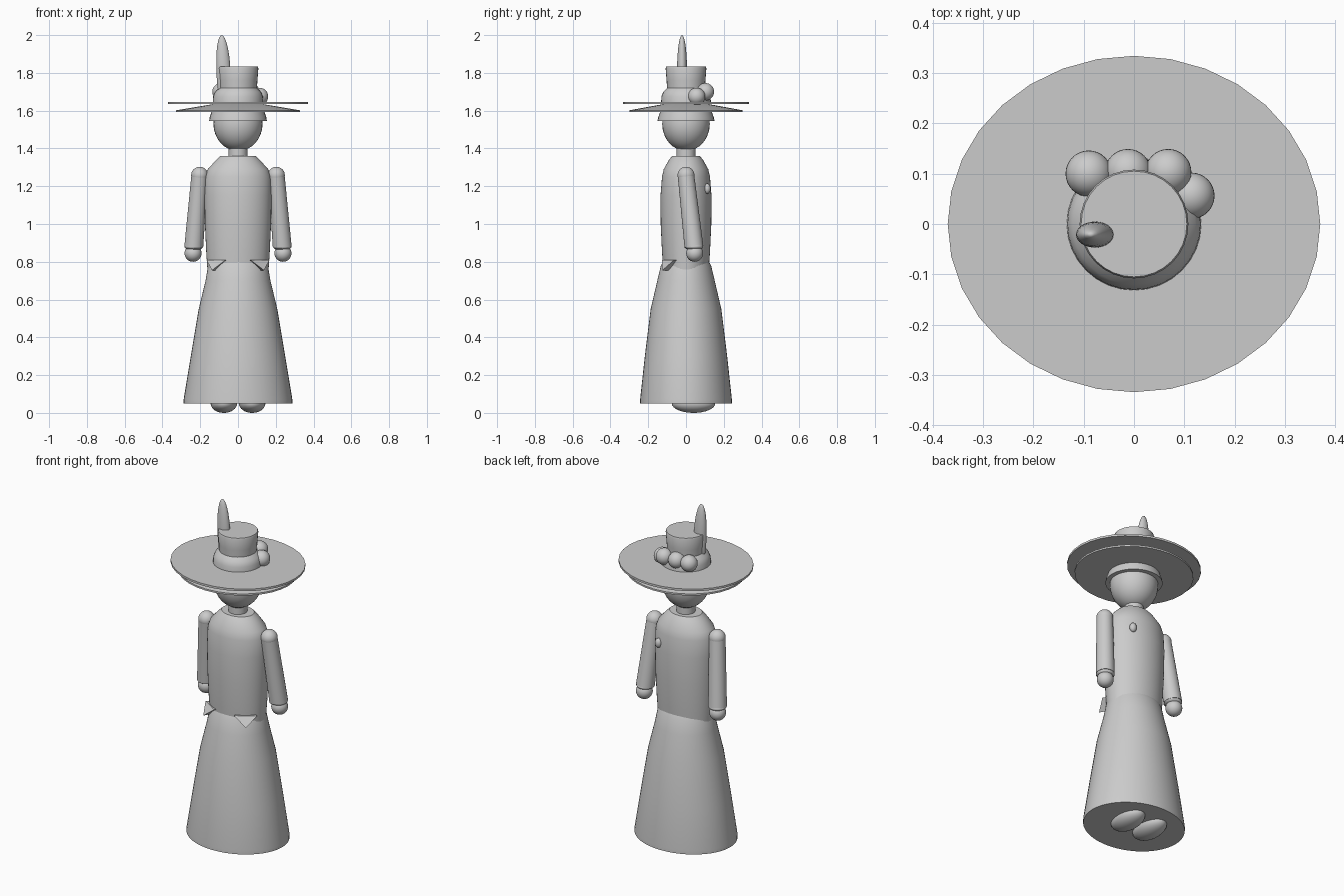
import bpy, bmesh, math
from mathutils import Vector

cube = bpy.data.objects.get("Cube")
if cube:
    bpy.data.objects.remove(cube)

GREY = (0.6, 0.6, 0.6, 1)
mat = bpy.data.materials.new("plain grey")
mat.use_nodes = True
mat.diffuse_color = GREY
mat.node_tree.nodes["Principled BSDF"].inputs["Base Color"].default_value = GREY


def finish(bm, name, smooth=True):
    bmesh.ops.recalc_face_normals(bm, faces=bm.faces)
    mesh = bpy.data.meshes.new(name)
    bm.to_mesh(mesh)
    bm.free()
    mesh.materials.append(mat)
    ob = bpy.data.objects.new(name, mesh)
    bpy.context.collection.objects.link(ob)
    if smooth:
        bpy.ops.object.select_all(action='DESELECT')
        ob.select_set(True)
        bpy.context.view_layer.objects.active = ob
        bpy.ops.object.shade_smooth_by_angle(angle=math.radians(40))
    return ob


def loft(name, rings, sides=32):
    """Capped stack of elliptical rings given as (z, x radius, y radius)."""
    bm = bmesh.new()
    loops = []
    for z, rx, ry in rings:
        angles = [math.tau * i / sides for i in range(sides)]
        loops.append([bm.verts.new((rx * math.cos(a), ry * math.sin(a), z)) for a in angles])
    for lo, hi in zip(loops, loops[1:]):
        for i in range(sides):
            j = (i + 1) % sides
            bm.faces.new((lo[i], lo[j], hi[j], hi[i]))
    bm.faces.new(loops[0][::-1])
    bm.faces.new(loops[-1])
    return finish(bm, name)


def ball(name, centre, radii):
    bm = bmesh.new()
    bmesh.ops.create_uvsphere(bm, u_segments=32, v_segments=16, radius=1)
    for v in bm.verts:
        v.co = Vector(c + r * p for c, r, p in zip(centre, radii, v.co))
    return finish(bm, name)


def limb(name, start, end, r1, r2):
    start, end = Vector(start), Vector(end)
    axis = end - start
    bm = bmesh.new()
    bmesh.ops.create_cone(bm, cap_ends=True, segments=32, radius1=r1, radius2=r2, depth=axis.length)
    rot = axis.to_track_quat('Z', 'Y')
    for v in bm.verts:
        v.co = rot @ v.co + (start + end) / 2
    return finish(bm, name)


# Dress
loft("skirt", [(0.05, 0.288, 0.243), (0.07, 0.288, 0.243), (0.3, 0.25, 0.218), (0.55, 0.208, 0.187),
               (0.7, 0.172, 0.152), (0.78, 0.158, 0.133), (0.82, 0.14, 0.11)], 48)
loft("torso", [(0.76, 0.162, 0.12), (0.85, 0.168, 0.127), (1.0, 0.175, 0.134), (1.15, 0.178, 0.135),
               (1.25, 0.175, 0.127), (1.29, 0.16, 0.118), (1.34, 0.115, 0.09), (1.36, 0.093, 0.073)], 48)
ball("brooch", (0.1, 0.112, 1.187), (0.02, 0.018, 0.027))

# Head and neck
loft("neck", [(1.33, 0.05, 0.05), (1.45, 0.05, 0.05)])
ball("head", (0, 0, 1.53), (0.13, 0.126, 0.143))

# Hat
loft("hat_band", [(1.545, 0.153, 0.151), (1.565, 0.15, 0.147), (1.6, 0.138, 0.135)])
loft("lower_brim", [(1.592, 0.327, 0.3), (1.602, 0.327, 0.3), (1.64, 0.1, 0.09)])
loft("upper_brim", [(1.635, 0.37, 0.334), (1.647, 0.37, 0.334)])
loft("hat_base", [(1.64, 0.134, 0.132), (1.675, 0.132, 0.13), (1.7, 0.122, 0.12), (1.72, 0.1, 0.1)])
loft("hat_crown", [(1.7, 0.099, 0.099), (1.76, 0.103, 0.103), (1.825, 0.108, 0.108), (1.833, 0.105, 0.105)])
for i, (x, y, z) in enumerate([(-0.09, 0.1, 1.7), (-0.012, 0.103, 1.7),
                               (0.068, 0.103, 1.7), (0.114, 0.056, 1.675)]):
    ball(f"hat_ornament_{i + 1}", (x, y, z), (0.046, 0.046, 0.046))
feather = ball("feather", (-0.077, -0.021, 1.82), (0.037, 0.026, 0.18))
for v in feather.data.vertices:
    v.co.x -= 0.05 * max(0, v.co.z - 1.82)

# Arms, feet and waist flaps on both sides
for side, s in (("left", 1), ("right", -1)):
    ball(f"{side}_shoulder", (s * 0.203, 0, 1.258), (0.045, 0.045, 0.045))
    limb(f"{side}_sleeve", (s * 0.203, 0, 1.255), (s * 0.234, 0.042, 0.88), 0.044, 0.05)
    ball(f"{side}_cuff", (s * 0.234, 0.042, 0.88), (0.049, 0.049, 0.02))
    ball(f"{side}_hand", (s * 0.238, 0.046, 0.845), (0.045, 0.045, 0.045))
    ball(f"{side}_foot", (s * 0.075, 0.04, 0.05), (0.07, 0.115, 0.05))
    bm = bmesh.new()
    outer = [(0.065, -0.128, 0.81), (0.167, -0.062, 0.81), (0.138, -0.125, 0.755)]
    front = [bm.verts.new((s * x, y, z)) for x, y, z in outer]
    back = [bm.verts.new((s * x * 0.85, y * 0.7, z)) for x, y, z in outer]
    bm.faces.new(front)
    bm.faces.new(back[::-1])
    for i in range(3):
        j = (i + 1) % 3
        bm.faces.new((front[i], back[i], back[j], front[j]))
    finish(bm, f"{side}_waist_flap", False)
